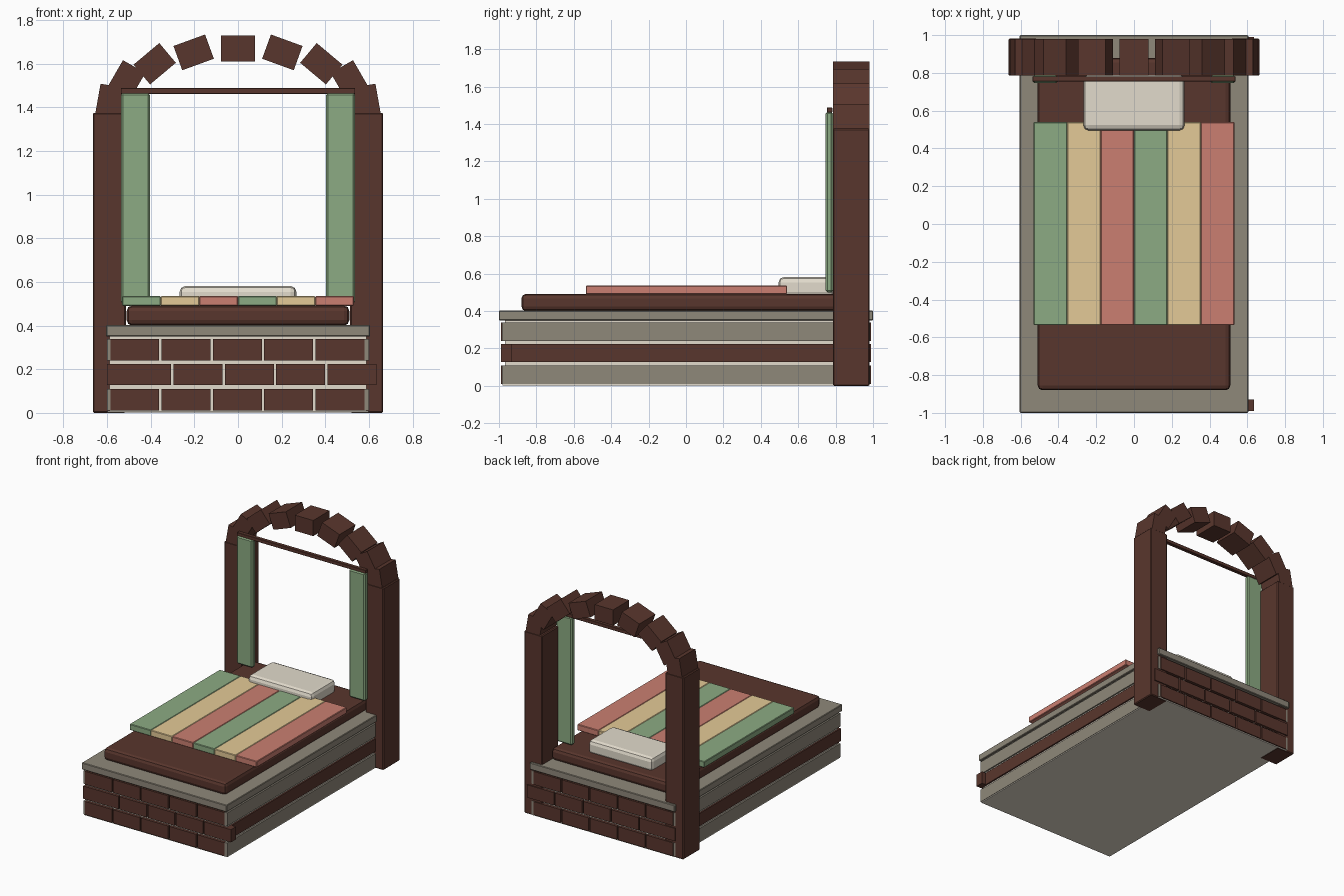
import bpy, bmesh, math
from mathutils import Matrix

old = bpy.data.objects.get("Cube")
if old:
    bpy.data.objects.remove(old, do_unlink=True)


def material(name, r, g, b):
    """Flat colour given as display values, stored as linear."""
    lin = [((c / 255 + 0.055) / 1.055) ** 2.4 for c in (r, g, b)]
    m = bpy.data.materials.new(name)
    m.use_nodes = True
    m.diffuse_color = (*lin, 1)
    m.node_tree.nodes["Principled BSDF"].inputs["Base Color"].default_value = (*lin, 1)
    return m


BROWN = material("dark brown", 89, 54, 45)
GREY = material("stone grey", 143, 136, 122)
PALE = material("pale linen", 226, 219, 204)
GREEN = material("sage green", 140, 171, 131)
TAN = material("sand", 228, 202, 151)
RED = material("dusty red", 203, 127, 113)


def box(name, mat, x, y, z, bevel=0.004, segments=1, tilt=0.0):
    """Bevelled block spanning the (min, max) ranges, tilted about y."""
    spans = (x, y, z)
    bm = bmesh.new()
    bmesh.ops.create_cube(bm, size=1)
    bmesh.ops.scale(bm, vec=[b - a for a, b in spans], verts=bm.verts)
    if bevel:
        bmesh.ops.bevel(bm, geom=bm.edges[:], offset=bevel, segments=segments,
                        profile=0.5, affect='EDGES')
    bmesh.ops.rotate(bm, matrix=Matrix.Rotation(tilt, 3, 'Y'), verts=bm.verts)
    mesh = bpy.data.meshes.new(name)
    bm.to_mesh(mesh)
    bm.free()
    mesh.materials.append(mat)
    ob = bpy.data.objects.new(name, mesh)
    ob.location = [(a + b) / 2 for a, b in spans]
    bpy.context.collection.objects.link(ob)


# Base: mortar core, mortar floor and top slab
box("mortar_core", PALE, (-0.588, 0.588), (-0.968, 0.968), (0.008, 0.36), 0)
box("mortar_floor", PALE, (-0.597, 0.597), (-0.982, 0.982), (0.002, 0.0095), 0)
box("top_slab", GREY, (-0.605, 0.605), (-1, 1), (0.35, 0.402))

# Courses: long side blocks, with bricks on the front and back
courses = [(0.01, 0.11, GREY, -0.585), (0.127, 0.223, BROWN, -0.53), (0.239, 0.338, GREY, -0.585)]
for row, (low, high, side_mat, start) in enumerate(courses):
    for side, name in ((-1, "right"), (1, "left")):
        xs = sorted((side * 0.57, side * 0.6))
        box(f"{name}_course_{row}", side_mat, xs, (-0.985, 0.985), (low, high), 0)
    for end, name in ((-1, "front"), (1, "back")):
        ys = sorted((end * 0.93, end * 0.99))
        for i in range(5):
            x = start + i * 0.235
            box(f"{name}_brick_{row}_{i}", BROWN, (x, x + 0.224), ys, (low, high), 0)
        # Brown block closing the short end of the middle course
        if side_mat == BROWN:
            box(f"{name}_end_brick", BROWN, (-0.6, start), ys, (low, high), 0)

# Mattress, striped blanket and pillow
box("mattress", BROWN, (-0.51, 0.51), (-0.88, 0.88), (0.4, 0.492), 0.025, 2)
for i, mat in enumerate((GREEN, TAN, RED) * 2):
    x = -0.531 + i * 0.177
    box(f"blanket_stripe_{i}", mat, (x, x + 0.177), (-0.535, 0.54), (0.49, 0.536))
box("pillow", PALE, (-0.268, 0.268), (0.495, 0.79), (0.475, 0.582), 0.028, 2)

# Posts and curtains on both sides
for side, name in ((-1, "right"), (1, "left")):
    box(f"{name}_post", BROWN, sorted((side * 0.514, side * 0.665)), (0.785, 0.982), (0, 1.375), 0.006)
    box(f"{name}_curtain", GREEN, sorted((side * 0.403, side * 0.537)), (0.746, 0.786), (0.5, 1.466), 0.01)
box("curtain_rod", BROWN, (-0.537, 0.537), (0.754, 0.782), (1.462, 1.488), 0.002)

# Arch of tilted blocks over the posts
for i in range(-4, 5):
    a = math.radians(20 * i)
    cx, cz = 0.594 * math.sin(a), 1.37 + 0.3 * math.cos(a)
    box(f"arch_block_{i + 4}", BROWN, (cx - 0.077, cx + 0.077), (0.787, 0.98),
        (cz - 0.059, cz + 0.059), 0, tilt=a)
